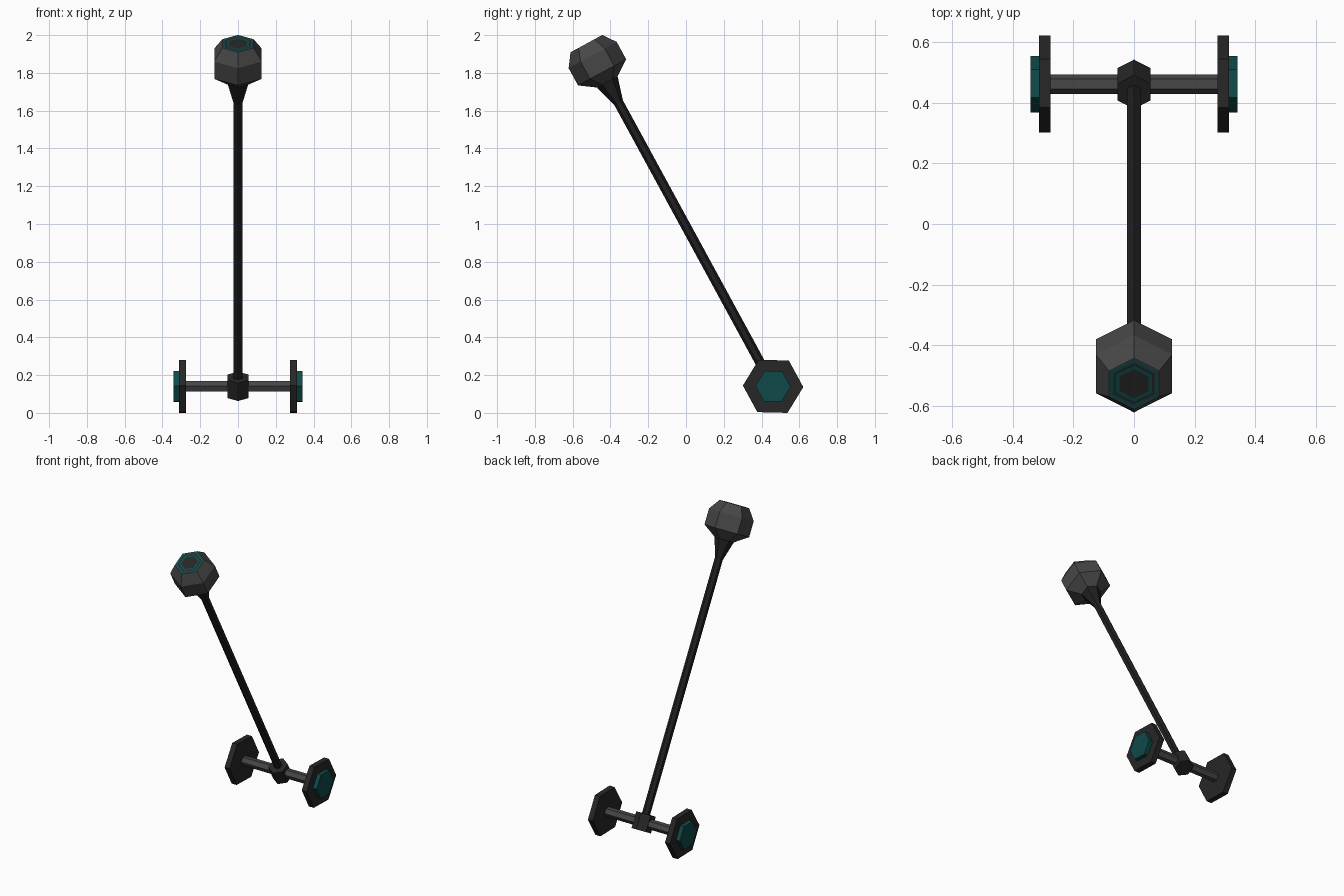
import bpy, bmesh, math
from mathutils import Matrix

if "Cube" in bpy.data.objects:
    bpy.data.objects.remove(bpy.data.objects["Cube"])

TILT = math.radians(28.57)
PLACE = Matrix.Translation((0, 0.461, 0.1406)) @ Matrix.Rotation(TILT, 4, 'X')


def material(name, col):
    m = bpy.data.materials.new(name)
    m.diffuse_color = (*col, 1)
    m.use_nodes = True
    m.node_tree.nodes["Principled BSDF"].inputs["Base Color"].default_value = m.diffuse_color
    return m


BLACK = material("black", (0.014, 0.014, 0.014))
DARK = material("dark grey", (0.020, 0.020, 0.020))
GREY = material("mid grey", (0.062, 0.062, 0.062))
TEAL = material("teal", (0.005, 0.068, 0.068))


def hex_lathe(name, profile, mats, axis='Z', bands=None):
    """Six-sided solid from (height, radius) rings; bands gives a material per band."""
    bm = bmesh.new()
    rings = []
    for h, r in profile:
        ring = []
        for i in range(6):
            a = math.radians(60 * i)
            s, c = r * math.sin(a), r * math.cos(a)
            ring.append(bm.verts.new((h, s, c) if axis == 'X' else (s, c, h)))
        rings.append(ring)
    bands = bands or [0] * (len(rings) - 1)
    for lo, hi, b in zip(rings, rings[1:], bands):
        for i in range(6):
            j = (i + 1) % 6
            bm.faces.new((lo[i], lo[j], hi[j], hi[i])).material_index = b
    bm.faces.new(rings[0]).material_index = bands[0]
    bm.faces.new(rings[-1]).material_index = bands[-1]
    bmesh.ops.recalc_face_normals(bm, faces=bm.faces)
    me = bpy.data.meshes.new(name)
    bm.to_mesh(me)
    bm.free()
    for m in mats:
        me.materials.append(m)
    ob = bpy.data.objects.new(name, me)
    ob.matrix_world = PLACE
    bpy.context.collection.objects.link(ob)
    return ob


# Long shaft, flaring into the neck under the head
hex_lathe("shaft", [(0, 0.026), (1.71, 0.026), (1.835, 0.062)], [BLACK])

# Faceted head with concentric teal rings on its flat top
TOP = 2.066
hex_lathe("head",
          [(1.80, 0.012), (1.893, 0.145), (1.997, 0.145), (TOP, 0.096),
           (TOP, 0.091), (TOP, 0.078), (TOP, 0.068), (TOP, 0.055), (TOP, 0.030)],
          [GREY, DARK, TEAL], bands=[0, 0, 0, 0, 2, 1, 2, 1])

# Hub and cross axle at the bottom
hex_lathe("hub", [(-0.054, 0.063), (0.054, 0.063)], [DARK])
hex_lathe("axle", [(-0.28, 0.0325), (0.28, 0.0325)], [GREY], 'X')

# Hexagonal end plates with teal caps
for side, s in (("left", -1), ("right", 1)):
    hex_lathe(side + "_end_plate", [(s * 0.275, 0.16), (s * 0.313, 0.16)], [DARK], 'X')
    hex_lathe(side + "_cap", [(s * 0.310, 0.093), (s * 0.341, 0.093)], [TEAL], 'X')
